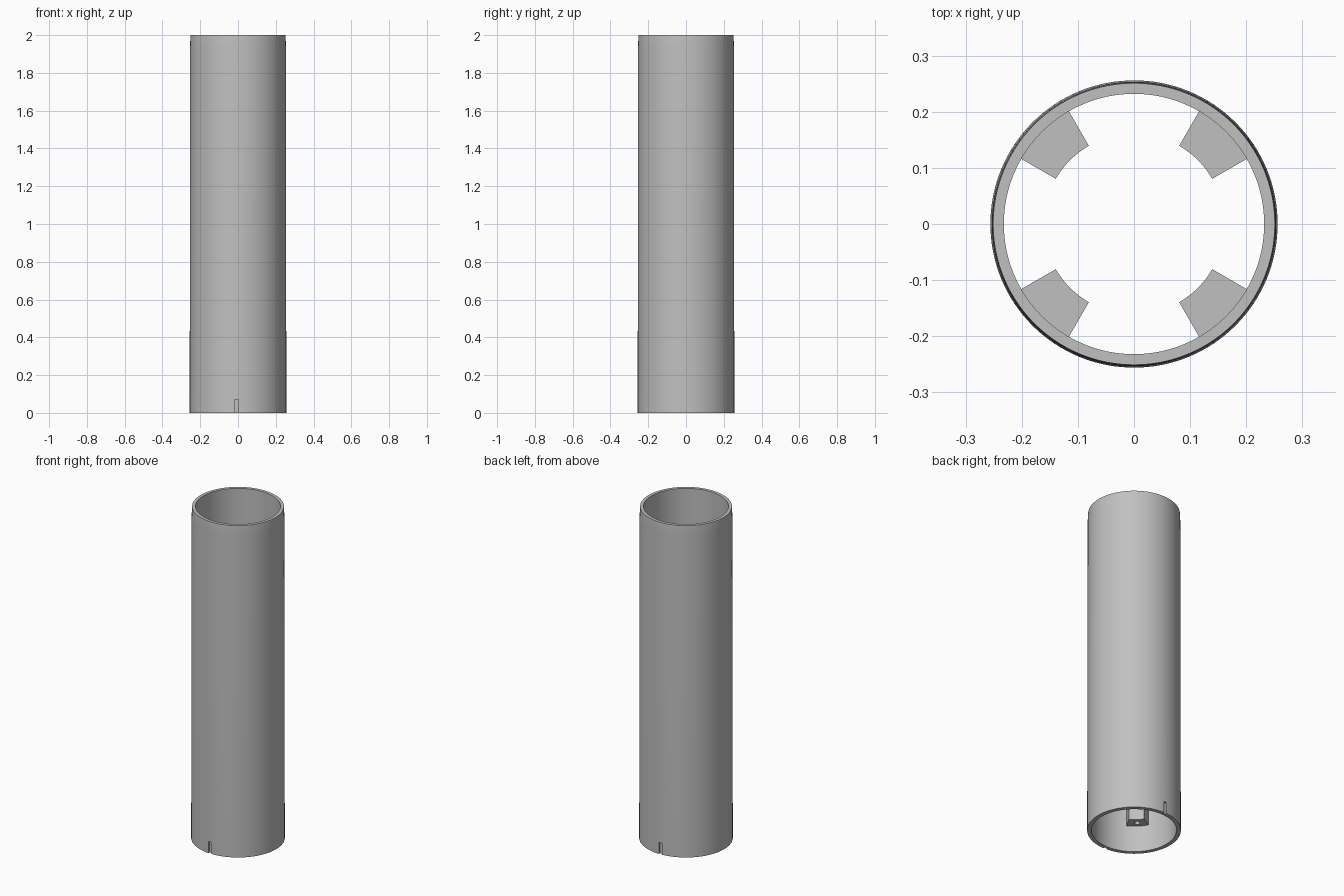
import bpy, bmesh, math
from mathutils import Matrix

if "Cube" in bpy.data.objects:
    bpy.data.objects.remove(bpy.data.objects["Cube"])

HEIGHT = 2.0
INNER = 0.232
OUTER = 0.256
TAB_INNER = 0.161
TAB_BOTTOM, TAB_TOP = 0.16, 0.28

grey = bpy.data.materials.new("plain grey")
grey.use_nodes = True
colour = (0.53, 0.53, 0.53, 1)
grey.diffuse_color = colour
grey.node_tree.nodes["Principled BSDF"].inputs["Base Color"].default_value = colour


def finish(bm, name):
    bmesh.ops.recalc_face_normals(bm, faces=bm.faces)
    mesh = bpy.data.meshes.new(name)
    bm.to_mesh(mesh)
    bm.free()
    mesh.materials.append(grey)
    obj = bpy.data.objects.new(name, mesh)
    bpy.context.collection.objects.link(obj)
    return obj


def lathe(name, profile, start, sweep, steps):
    """Turn a closed (radius, height) profile about the z axis."""
    bm = bmesh.new()
    verts = [bm.verts.new((r, 0, z)) for r, z in profile]
    face = bm.faces.new(verts)
    bmesh.ops.rotate(bm, verts=verts, matrix=Matrix.Rotation(start, 3, "Z"))
    full = sweep >= 2 * math.pi
    geom = list(face.edges) if full else [face] + list(face.edges) + verts
    if full:
        bm.faces.remove(face)
        bmesh.ops.spin(bm, geom=geom + verts, axis=(0, 0, 1), cent=(0, 0, 0),
                       angle=sweep, steps=steps, use_merge=True)
        bmesh.ops.remove_doubles(bm, verts=bm.verts, dist=1e-5)
    else:
        bmesh.ops.spin(bm, geom=[face], axis=(0, 0, 1), cent=(0, 0, 0),
                       angle=sweep, steps=steps)
        # Close the starting end if the spin left it open
        bmesh.ops.holes_fill(bm, edges=[e for e in bm.edges if e.is_boundary], sides=0)
    return finish(bm, name)


def cut(target, cutter):
    mod = target.modifiers.new("cut", "BOOLEAN")
    mod.operation = "DIFFERENCE"
    mod.solver = "EXACT"
    mod.object = cutter
    bpy.context.view_layer.objects.active = target
    bpy.ops.object.modifier_apply(modifier=mod.name)
    bpy.data.objects.remove(cutter)


def smooth(obj):
    bpy.ops.object.select_all(action="DESELECT")
    obj.select_set(True)
    bpy.context.view_layer.objects.active = obj
    bpy.ops.object.shade_smooth_by_angle(angle=math.radians(30))


# Tapered tube with a slightly drawn-in top rim
tube = lathe("tube", [(INNER, 0), (OUTER, 0), (0.2535, 1.94), (0.2525, 1.98),
                      (0.251, HEIGHT), (INNER, HEIGHT)], 0, 2 * math.pi, 128)

# Shallow keyway grooves at the foot, front and back
for side in (-1, 1):
    bm = bmesh.new()
    bmesh.ops.create_cube(bm, size=1, matrix=Matrix.Translation((-0.008, side * 0.264, 0.02))
                          @ Matrix.Diagonal((0.02, 0.04, 0.1, 1)))
    cut(tube, finish(bm, "groove_cutter"))
smooth(tube)

# Four mounting tabs inside, each with a blind screw hole underneath
for i in range(4):
    middle = math.radians(45 + 90 * i)
    tab = lathe(f"mounting_tab_{i + 1}",
                [(TAB_INNER, TAB_BOTTOM), (INNER + 0.004, TAB_BOTTOM),
                 (INNER + 0.004, TAB_TOP), (TAB_INNER, TAB_TOP)],
                middle - math.radians(15), math.radians(30), 8)
    bm = bmesh.new()
    spot = Matrix.Translation((0.197 * math.cos(middle), 0.197 * math.sin(middle), TAB_BOTTOM))
    bmesh.ops.create_cone(bm, cap_ends=True, segments=24, radius1=0.015, radius2=0.015,
                          depth=0.12, matrix=spot)
    cut(tab, finish(bm, "hole_cutter"))
    smooth(tab)
